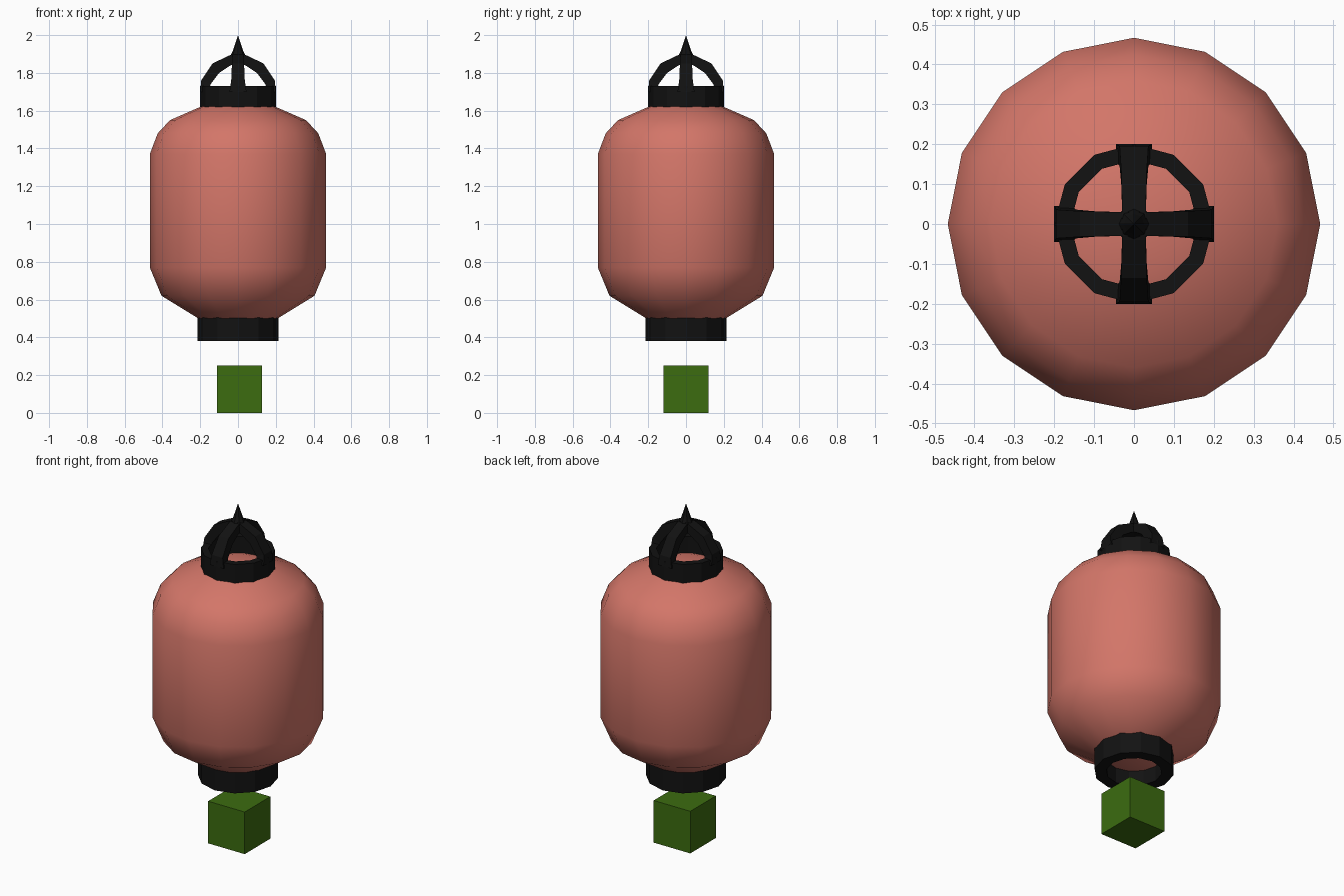
import bpy, bmesh, math
from mathutils import Matrix

if "Cube" in bpy.data.objects:
    bpy.data.objects.remove(bpy.data.objects["Cube"])


def material(name, rgb):
    m = bpy.data.materials.new(name)
    m.diffuse_color = (*rgb, 1)
    m.use_nodes = True
    m.node_tree.nodes["Principled BSDF"].inputs["Base Color"].default_value = m.diffuse_color
    return m


PAPER = material("coral paper", (0.65, 0.18, 0.14))
BLACK = material("black metal", (0.006, 0.006, 0.006))
GREEN = material("green", (0.045, 0.15, 0.005))


def finish(name, bm, mat, smooth=None):
    bmesh.ops.remove_doubles(bm, verts=bm.verts, dist=1e-5)
    bmesh.ops.recalc_face_normals(bm, faces=bm.faces)
    me = bpy.data.meshes.new(name)
    bm.to_mesh(me)
    bm.free()
    me.materials.append(mat)
    ob = bpy.data.objects.new(name, me)
    bpy.context.collection.objects.link(ob)
    if smooth:
        bpy.ops.object.select_all(action='DESELECT')
        bpy.context.view_layer.objects.active = ob
        ob.select_set(True)
        bpy.ops.object.shade_smooth_by_angle(angle=math.radians(smooth))
    return ob


def lathe(name, profile, sides, mat, smooth=None, closed=False):
    bm = bmesh.new()
    pts = profile + profile[:1] if closed else profile
    verts = [bm.verts.new((r, 0, z)) for r, z in pts]
    edges = [bm.edges.new(p) for p in zip(verts, verts[1:])]
    bmesh.ops.spin(bm, geom=verts + edges, cent=(0, 0, 0), axis=(0, 0, 1),
                   angle=2 * math.pi, steps=sides, use_duplicate=False)
    return finish(name, bm, mat, smooth)


# Paper lantern body, closed inside both rings
lathe("lantern_body",
      [(0, 0.46), (0.15, 0.47), (0.21, 0.50), (0.405, 0.62), (0.467, 0.77),
       (0.467, 1.37), (0.425, 1.48), (0.36, 1.55), (0.20, 1.62),
       (0.12, 1.645), (0, 1.65)], 16, PAPER, 60)

# Metal rings above and below
lathe("top_ring", [(0.20, 1.615), (0.20, 1.73), (0.16, 1.73), (0.16, 1.615)],
      12, BLACK, closed=True)
lathe("bottom_ring", [(0.215, 0.38), (0.215, 0.505), (0.15, 0.505), (0.15, 0.38)],
      12, BLACK, closed=True)

# Four curved cage ribs meeting at the top: (outer r, z, inner r, z, half width)
RIB = [(0.20, 1.70, 0.155, 1.70, 0.045), (0.195, 1.76, 0.145, 1.74, 0.036),
       (0.135, 1.85, 0.10, 1.80, 0.032), (0.04, 1.895, 0.04, 1.84, 0.03),
       (0.0, 1.905, 0.0, 1.845, 0.03)]
bm = bmesh.new()
for k in range(4):
    turn = Matrix.Rotation(k * math.pi / 2, 4, 'Z')
    rows = []
    for ro, zo, ri, zi, w in RIB:
        corners = [(ro, -w, zo), (ro, w, zo), (ri, w, zi), (ri, -w, zi)]
        rows.append([bm.verts.new(c) for c in corners])
    for a, b in zip(rows, rows[1:]):
        for i in range(4):
            j = (i + 1) % 4
            bm.faces.new((a[i], a[j], b[j], b[i]))
    bmesh.ops.transform(bm, matrix=turn, verts=[v for r in rows for v in r])
finish("cage_ribs", bm, BLACK)

# Pointed finial
lathe("finial", [(0, 1.87), (0.045, 1.88), (0.026, 1.92), (0, 2.0)], 8, BLACK)

# Hanging cube
bm = bmesh.new()
bmesh.ops.create_cube(bm, size=0.24)
bmesh.ops.scale(bm, vec=(1, 1, 1.04), verts=bm.verts)
bmesh.ops.translate(bm, vec=(0.008, 0, 0.125), verts=bm.verts)
finish("hanging_cube", bm, GREEN)
